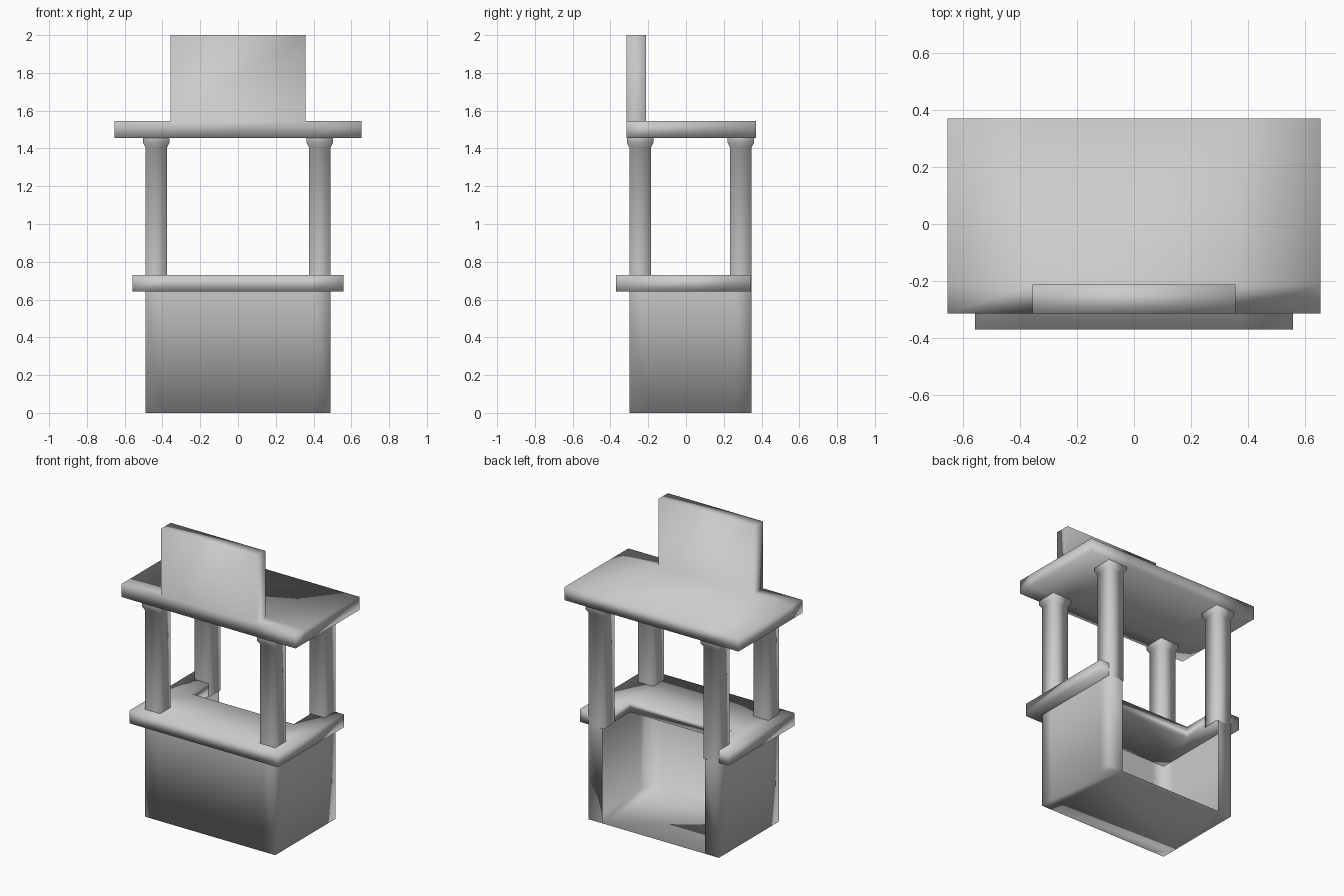
import bpy, bmesh

if "Cube" in bpy.data.objects:
    bpy.data.objects.remove(bpy.data.objects["Cube"])


def finish(name, bm, inward=False):
    """Turn a bmesh into a softly shaded object."""
    bmesh.ops.recalc_face_normals(bm, faces=bm.faces[:])
    if inward:
        bmesh.ops.reverse_faces(bm, faces=bm.faces[:])
    for f in bm.faces:
        f.smooth = True
    mesh = bpy.data.meshes.new(name)
    bm.to_mesh(mesh)
    bm.free()
    ob = bpy.data.objects.new(name, mesh)
    bpy.context.collection.objects.link(ob)
    return ob


def raise_faces(bm, faces, height, keep=False):
    """Extrude faces straight up; return the new top faces."""
    geom = bmesh.ops.extrude_face_region(bm, geom=faces, use_keep_orig=keep)["geom"]
    bmesh.ops.translate(bm, vec=(0, 0, height),
                        verts=[g for g in geom if isinstance(g, bmesh.types.BMVert)])
    if not keep:
        bmesh.ops.delete(bm, geom=[f for f in faces if f.is_valid], context='FACES_ONLY')
    return [g for g in geom if isinstance(g, bmesh.types.BMFace)]


def grid_slab(bm, xs, ys, z0, z1, skip=()):
    """Thick slab split into cells; cells in skip are left open."""
    v = [[bm.verts.new((x, y, z0)) for y in ys] for x in xs]
    cells = [bm.faces.new((v[i][j], v[i + 1][j], v[i + 1][j + 1], v[i][j + 1]))
             for i in range(len(xs) - 1) for j in range(len(ys) - 1) if (i, j) not in skip]
    return raise_faces(bm, cells, z1 - z0, keep=True)


def post(name, cx, cy, profile):
    """Square column built from (half width, height) rings."""
    bm = bmesh.new()
    rings = [[bm.verts.new((cx + sx * r, cy + sy * r, z))
              for sx, sy in ((-1, -1), (1, -1), (1, 1), (-1, 1))] for r, z in profile]
    for a, b in zip(rings, rings[1:]):
        for i in range(4):
            j = (i + 1) % 4
            bm.faces.new((a[i], a[j], b[j], b[i]))
    return finish(name, bm)


# Hollow base: thin shell with floor, facing inward, narrow returns at the open back
bm = bmesh.new()
half = [(0.385, 0.347), (0.49, 0.347), (0.49, 0.26), (0.49, -0.21), (0.49, -0.30), (0.40, -0.30)]
plan = half + [(-x, y) for x, y in reversed(half)]
low = [bm.verts.new((x, y, 0)) for x, y in plan]
high = [bm.verts.new((x, y, 0.645)) for x, y in plan]
for i in range(len(plan) - 1):
    bm.faces.new((low[i], low[i + 1], high[i + 1], high[i]))
bm.faces.new(low)
finish("base_shell", bm)
shell = bpy.data.objects["base_shell"].data
# floor must face up so that the whole shell faces the inside
if shell.polygons[len(plan) - 1].normal.z < 0:
    shell.flip_normals()

# Counter wrapping three sides
bm = bmesh.new()
grid_slab(bm, [-0.558, -0.385, 0.385, 0.558], [-0.37, 0.05, 0.343], 0.643, 0.73, skip={(1, 1)})
finish("counter", bm)

# Four square posts with flared capitals; the back ones pass the counter
for side, sx in (("left", -1), ("right", 1)):
    for end, cy, z in (("front", -0.243, 0.725), ("back", 0.290, 0.643)):
        post(f"{end}_{side}_post", sx * 0.433, cy,
             [(0.057, z), (0.057, 1.405), (0.07, 1.43), (0.07, 1.457)])

# Roof with the upright sign panel raised from its front edge
bm = bmesh.new()
tops = grid_slab(bm, [-0.654, -0.357, 0.357, 0.654], [-0.315, -0.213, 0.37], 1.455, 1.545)
front = [f for f in tops if abs(f.calc_center_median().x) < 0.1 and f.calc_center_median().y < -0.2]
raise_faces(bm, front, 0.455)
finish("roof_and_sign", bm)
